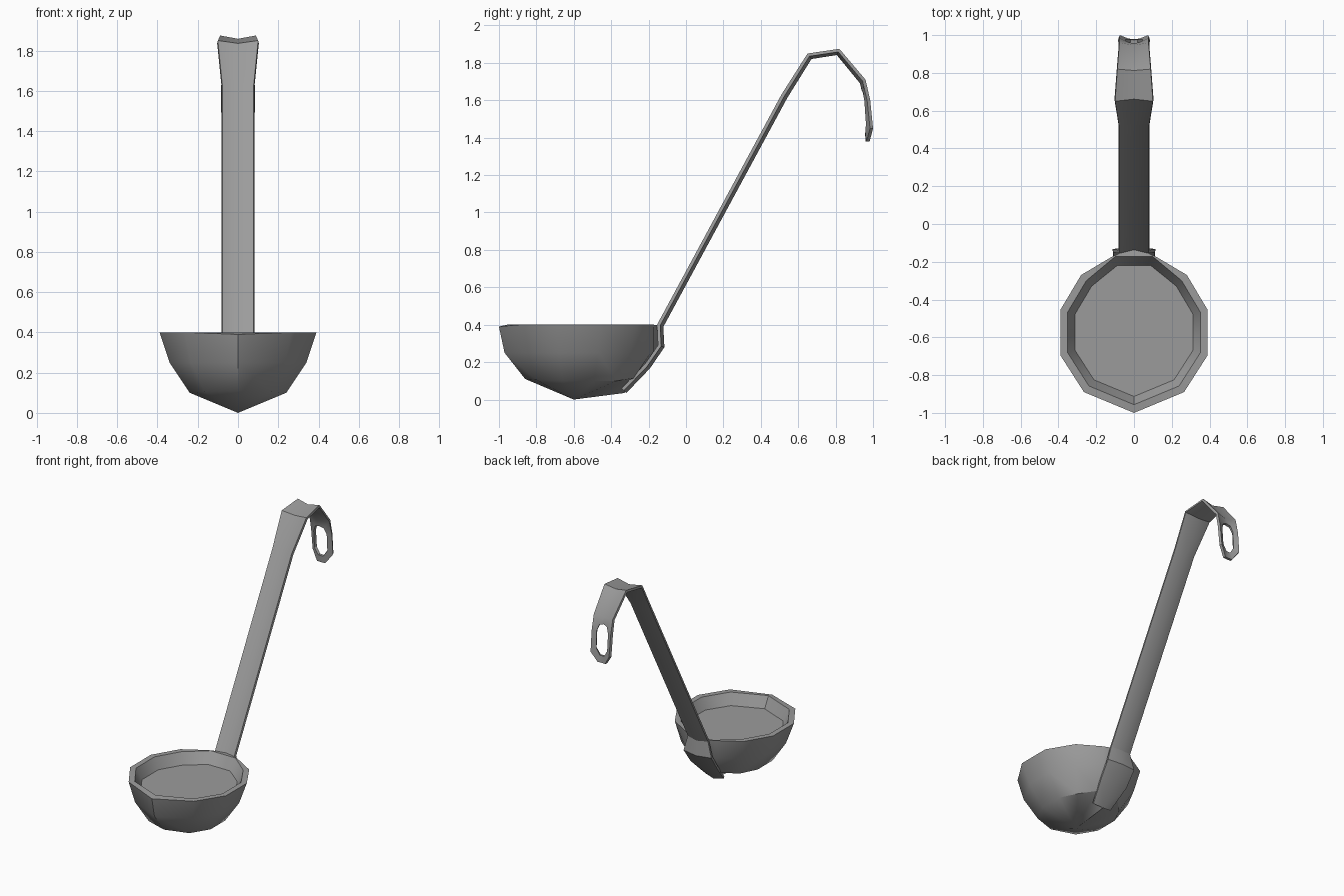
import bpy
import math
from mathutils import Vector

if "Cube" in bpy.data.objects:
    bpy.data.objects.remove(bpy.data.objects["Cube"])

steel = bpy.data.materials.new("dark_grey")
steel.diffuse_color = (.33, .33, .33, 1)
steel.use_nodes = True
steel.node_tree.nodes["Principled BSDF"].inputs["Base Color"].default_value = steel.diffuse_color


def make_half(name, verts, faces, thickness=0.0, angle=30):
    """Build the x >= 0 half, mirror it, thicken it if asked, then shade it."""
    mesh = bpy.data.meshes.new(name)
    mesh.from_pydata(verts, [], faces)
    mesh.materials.append(steel)
    obj = bpy.data.objects.new(name, mesh)
    bpy.context.collection.objects.link(obj)
    mirror = obj.modifiers.new("mirror", 'MIRROR')
    mirror.use_clip = True
    mirror.merge_threshold = 0.0005
    if thickness:
        solid = obj.modifiers.new("thickness", 'SOLIDIFY')
        solid.thickness = thickness
        solid.offset = -1
    bpy.ops.object.select_all(action='DESELECT')
    obj.select_set(True)
    bpy.context.view_layer.objects.active = obj
    bpy.ops.object.convert(target='MESH')
    bpy.ops.object.shade_smooth_by_angle(angle=math.radians(angle))
    return obj


# Bowl: half rings from front to back
rim = [(0, -1.0, .39), (.265, -.89, .4), (.39, -.695, .4), (.39, -.455, .4),
       (.28, -.27, .4), (.12, -.175, .4), (0, -.12, .395)]
mid = [(0, -.97, .25), (.235, -.86, .25), (.34, -.675, .25), (.34, -.47, .25),
       (.25, -.30, .25), (.12, -.175, .27), (0, -.17, .2)]
low = [(0, -.86, .11), (.165, -.80, .105), (.24, -.66, .1), (.24, -.49, .1),
       (.18, -.37, .1), (.09, -.28, .115), (0, -.33, .035)]


def inset(ring, scale, z, back):
    """Shrunken copy of the rim with a straight back edge."""
    pts = [(x * scale, -.565 + (y + .565) * scale, z) for x, y, _ in ring]
    pts[-2:] = [(.1 * scale / .9, back, z), (0, back, z)]
    return pts


rings = [inset(rim, .80, .32, -.22), inset(rim, .9, .4, -.173), rim, mid, low]
n = len(rim)
verts = [p for ring in rings for p in ring] + [(0, -.6, 0)]
apex = len(verts) - 1
faces = [tuple(range(n))]
for r in range(len(rings) - 1):
    for i in range(n - 1):
        a, b = r * n + i, (r + 1) * n + i
        faces.append((a, b, b + 1, a + 1))
last = (len(rings) - 1) * n
faces += [(last + i, apex, last + i + 1) for i in range(n - 1)]
make_half("bowl", verts, faces, angle=35)

# Handle: creased strip hugging the back of the bowl, rising to the hook;
# side path of (y, z, half width)
path = [(-.345, .06, .07), (-.22, .19, .105), (-.15, .29, .11),
        (-.155, .4, .078), (.51, 1.63, .078), (.65, 1.85, .1),
        (.82, 1.875, .088), (.96, 1.71, .077)]
crease = .018
verts, faces = [], []
for i, (y, z, w) in enumerate(path):
    p, q = path[max(i - 1, 0)], path[min(i + 1, len(path) - 1)]
    t = Vector((q[0] - p[0], q[1] - p[1])).normalized()
    verts += [(0, y + t.y * crease, z - t.x * crease), (w, y, z)]
    if i:
        k = 2 * i
        faces.append((k - 2, k - 1, k + 1, k))

# Hanging loop: hooked end with a long six-sided hole
c = len(verts) - 2
outer = [c, c + 1]
for p in [(.077, .985, 1.6), (.075, 1.0, 1.45), (.03, .982, 1.38), (0, .978, 1.38)]:
    outer.append(len(verts))
    verts.append(p)
inner = []
for p in [(0, .957, 1.655), (.03, .962, 1.645), (.046, .97, 1.6),
          (.044, .978, 1.475), (.016, .976, 1.43), (0, .975, 1.43)]:
    inner.append(len(verts))
    verts.append(p)
for i in range(len(outer) - 1):
    faces.append((outer[i], outer[i + 1], inner[i + 1], inner[i]))
make_half("handle", verts, faces, thickness=.018)
